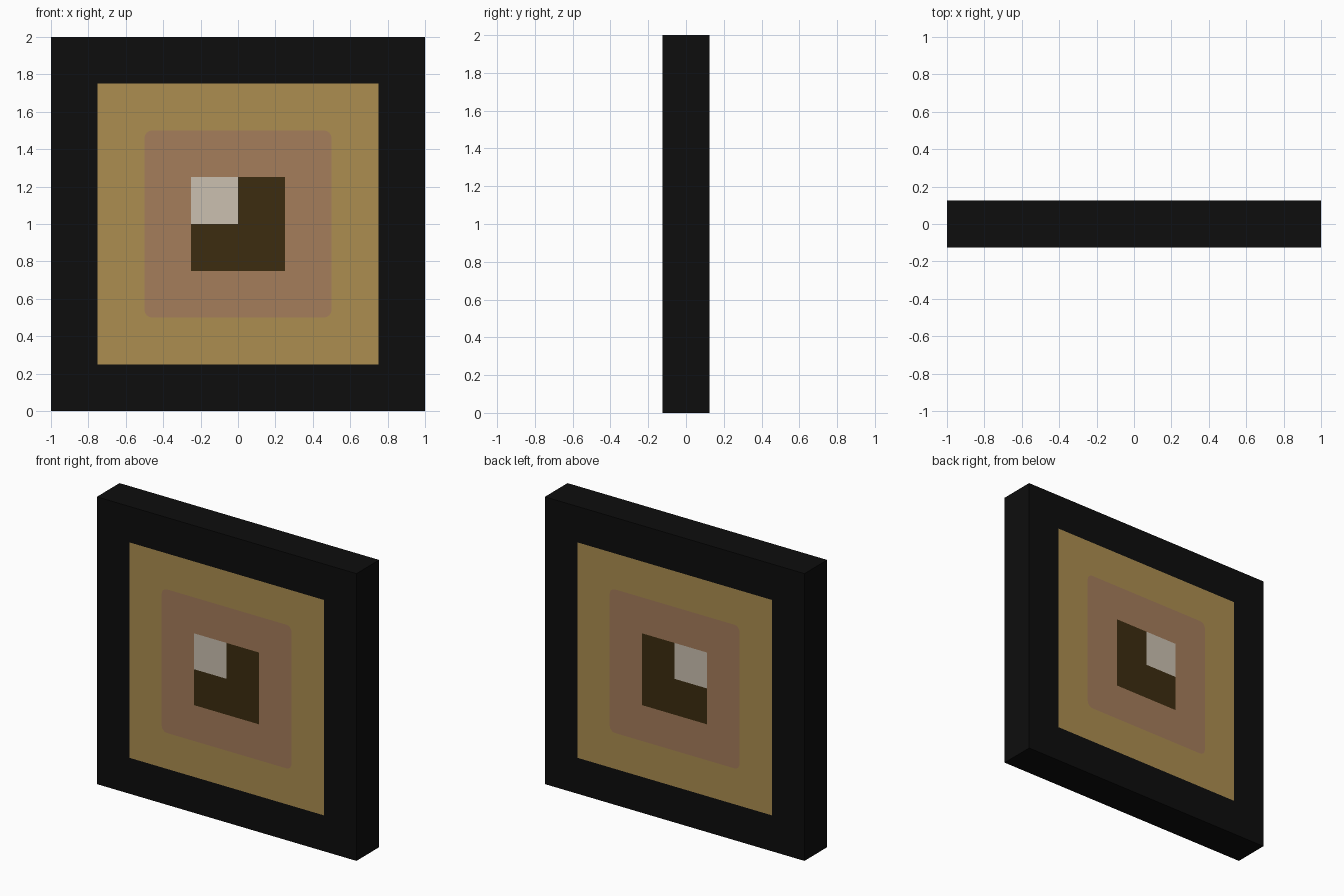
import bpy, bmesh, math

if "Cube" in bpy.data.objects:
    bpy.data.objects.remove(bpy.data.objects["Cube"])

HALF_DEPTH = 0.125
CZ = 1.0


def material(name, rgb):
    m = bpy.data.materials.new(name)
    m.diffuse_color = (*rgb, 1.0)
    m.use_nodes = True
    m.node_tree.nodes["Principled BSDF"].inputs["Base Color"].default_value = m.diffuse_color
    return m


black = material("black", (0.004, 0.004, 0.004))
gold = material("gold", (0.413, 0.27, 0.08))
rose = material("dusty rose", (0.376, 0.205, 0.105))
brown = material("dark brown", (0.045, 0.025, 0.005))
cream = material("cream", (0.597, 0.527, 0.434))


def square(h, r=0.0, steps=4):
    """Outline of a square with half size h and optional corner radius r."""
    pts = []
    for k in range(4):
        a0 = k * math.pi / 2
        sx, sz = (1, -1, -1, 1)[k], (1, 1, -1, -1)[k]
        if r == 0:
            pts.append((sx * h, sz * h))
            continue
        for i in range(steps + 1):
            a = a0 + i / steps * math.pi / 2
            pts.append((sx * (h - r) + r * math.cos(a), sz * (h - r) + r * math.sin(a)))
    return pts


def panel(name, mat, outer, inner=None, rim=False):
    """Flush flat area on front and back, optionally holed and with outer side walls."""
    bm = bmesh.new()
    for y in (-HALF_DEPTH, HALF_DEPTH):
        edges = []
        for loop in filter(None, (outer, inner)):
            vs = [bm.verts.new((x, y, CZ + z)) for x, z in loop]
            edges += [bm.edges.new((vs[i - 1], vs[i])) for i in range(len(vs))]
        bmesh.ops.triangle_fill(bm, use_beauty=True, edges=edges)
    bm.normal_update()
    for f in bm.faces:
        if f.normal.y * f.calc_center_median().y < 0:
            f.normal_flip()
    if rim:
        for i in range(len(outer)):
            (x0, z0), (x1, z1) = outer[i - 1], outer[i]
            f = bm.faces.new([bm.verts.new((x, y, CZ + z)) for x, y, z in (
                (x0, -HALF_DEPTH, z0), (x1, -HALF_DEPTH, z1),
                (x1, HALF_DEPTH, z1), (x0, HALF_DEPTH, z0))])
            f.normal_update()
            if f.normal.x * (x0 + x1) + f.normal.z * (z0 + z1) < 0:
                f.normal_flip()
        bmesh.ops.remove_doubles(bm, verts=bm.verts[:], dist=1e-5)
    me = bpy.data.meshes.new(name)
    bm.to_mesh(me)
    bm.free()
    me.materials.append(mat)
    bpy.context.collection.objects.link(bpy.data.objects.new(name, me))


# Nested square bands, from the outside in
rounded = square(0.5, 0.04)
panel("outer_frame", black, square(1.0), square(0.75), rim=True)
panel("gold_band", gold, square(0.75), rounded)
panel("rose_band", rose, rounded, square(0.25))

# Dark centre with a pale upper-left quarter
q = 0.25
panel("dark_centre", brown, [(-q, 0), (0, 0), (0, q), (q, q), (q, -q), (-q, -q)])
panel("pale_quarter", cream, [(-q, 0), (0, 0), (0, q), (-q, q)])
